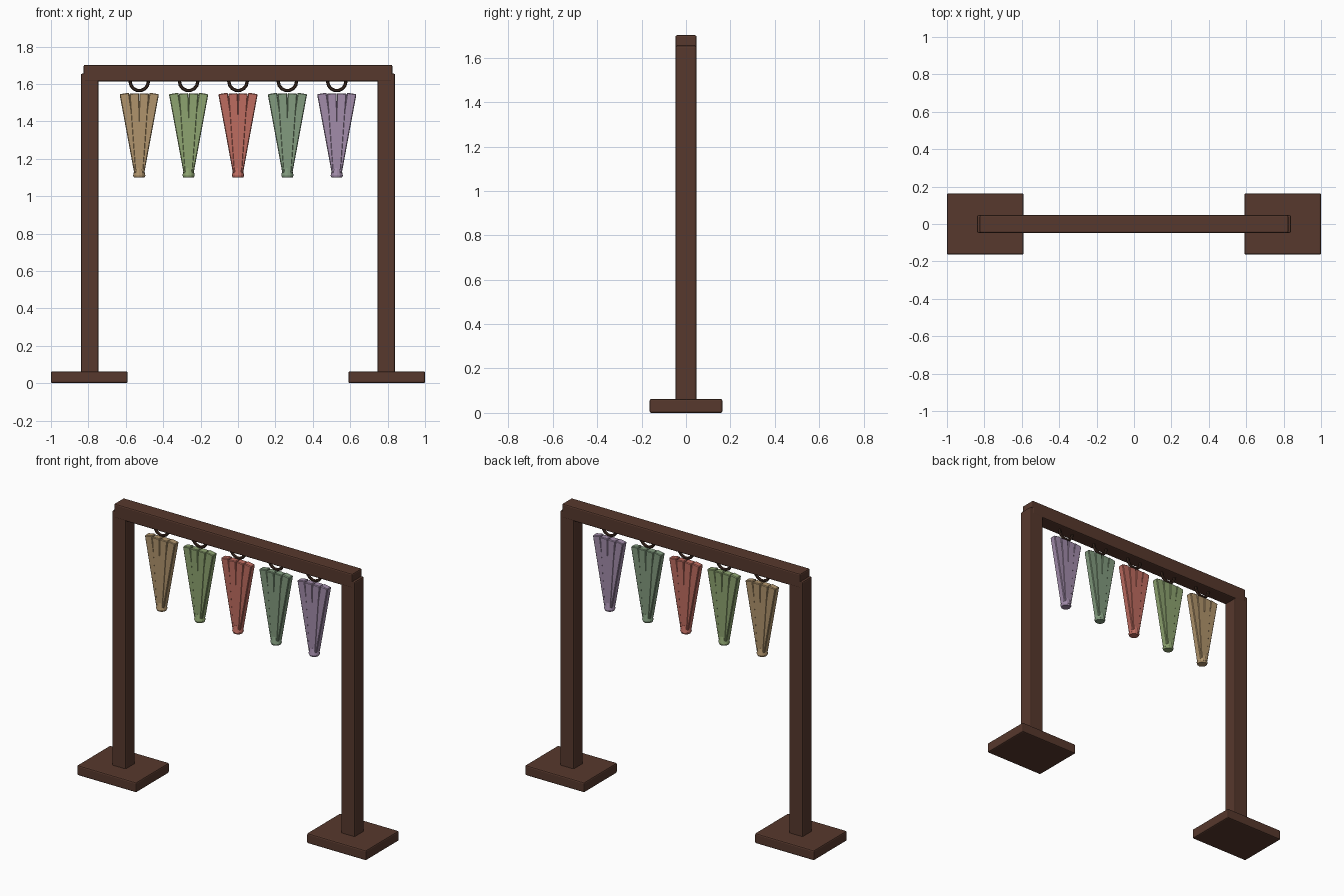
import bpy, bmesh
from math import radians, atan2
from mathutils import Matrix, Vector

cube = bpy.data.objects.get("Cube")
if cube:
    bpy.data.objects.remove(cube, do_unlink=True)


def material(name, rgb):
    m = bpy.data.materials.new(name)
    m.use_nodes = True
    m.diffuse_color = (*rgb, 1)
    m.node_tree.nodes["Principled BSDF"].inputs["Base Color"].default_value = (*rgb, 1)
    return m


def add_object(name, bm, mat):
    bmesh.ops.recalc_face_normals(bm, faces=bm.faces)
    mesh = bpy.data.meshes.new(name)
    bm.to_mesh(mesh)
    bm.free()
    mesh.materials.append(mat)
    obj = bpy.data.objects.new(name, mesh)
    bpy.context.collection.objects.link(obj)
    return obj


def bevel(obj, width, segments=2):
    mod = obj.modifiers.new("bevel", "BEVEL")
    mod.width, mod.segments = width, segments


def box(name, lo, hi, mat):
    lo, hi = Vector(lo), Vector(hi)
    bm = bmesh.new()
    bmesh.ops.create_cube(bm, matrix=Matrix.Translation((lo + hi) / 2)
                          @ Matrix.Diagonal((*(hi - lo), 1)))
    obj = add_object(name, bm, mat)
    bevel(obj, 0.008)
    return obj


wood = material("dark wood", (0.095, 0.04, 0.026))
cord = material("dark cord", (0.045, 0.022, 0.014))

# Frame: feet, posts and top beam
for side, s in (("right", -1), ("left", 1)):
    def span(a, b):
        return sorted((s * a, s * b))
    x0, x1 = span(0.59, 1.0)
    box(side + "_foot", (x0, -0.164, 0), (x1, 0.164, 0.063), wood)
    x0, x1 = span(0.745, 0.84)
    box(side + "_post", (x0, -0.047, 0.05), (x1, 0.047, 1.655), wood)
box("top_beam", (-0.825, -0.048, 1.612), (0.825, 0.048, 1.702), wood)


# Hanging bundle: four tapered stalks fanned upward from a tied end
def stalk(bm, base_x, top_x, depth):
    bottom, top = Vector((base_x, 0, 1.125)), Vector((top_x, 0, 1.549))
    tilt = Matrix.Rotation(atan2(top_x - base_x, top.z - bottom.z), 4, "Y")
    rings = []
    for centre, half in ((bottom, 0.018), (top, 0.0255)):
        rings.append([bm.verts.new(centre + tilt @ Vector((i * half, j * depth, 0)))
                      for i, j in ((-1, -1), (1, -1), (1, 1), (-1, 1))])
    low, high = rings
    bm.faces.new(low)
    bm.faces.new(high)
    for i in range(4):
        k = (i + 1) % 4
        bm.faces.new((low[i], low[k], high[k], high[i]))


def bundle(name, x, mat):
    bm = bmesh.new()
    for s in (-1, 1):
        stalk(bm, s * 0.009, s * 0.080, 0.020)
        stalk(bm, s * 0.004, s * 0.027, 0.022)
    stalks = add_object(name + "_stalks", bm, mat)
    bevel(stalks, 0.004, 1)
    stalks.location.x = x

    # Flared tied end
    bm = bmesh.new()
    for z, height, r1, r2 in ((1.13, 0.04, 0.033, 0.024), (1.105, 0.012, 0.028, 0.033)):
        bmesh.ops.create_cone(bm, cap_ends=True, segments=12, radius1=r1, radius2=r2,
                              depth=height, matrix=Matrix.Translation((0, 0, z)))
    end = add_object(name + "_end", bm, mat)
    end.location.x = x

    # Hanging ring
    bpy.ops.mesh.primitive_torus_add(major_segments=14, minor_segments=6, major_radius=0.049,
                                     minor_radius=0.009, location=(x, 0, 1.613),
                                     rotation=(radians(90), 0, 0))
    ring = bpy.context.object
    ring.name = name + "_ring"
    ring.data.materials.append(cord)
    bpy.ops.object.shade_smooth_by_angle(angle=radians(40))


colours = {
    "tan": (0.434, 0.296, 0.15),
    "green": (0.27, 0.37, 0.162),
    "red": (0.515, 0.15, 0.117),
    "sage": (0.223, 0.328, 0.209),
    "mauve": (0.36, 0.262, 0.402),
}
for i, (name, rgb) in enumerate(colours.items()):
    bundle(name + "_bundle", (i - 2) * 0.264, material(name, rgb))
